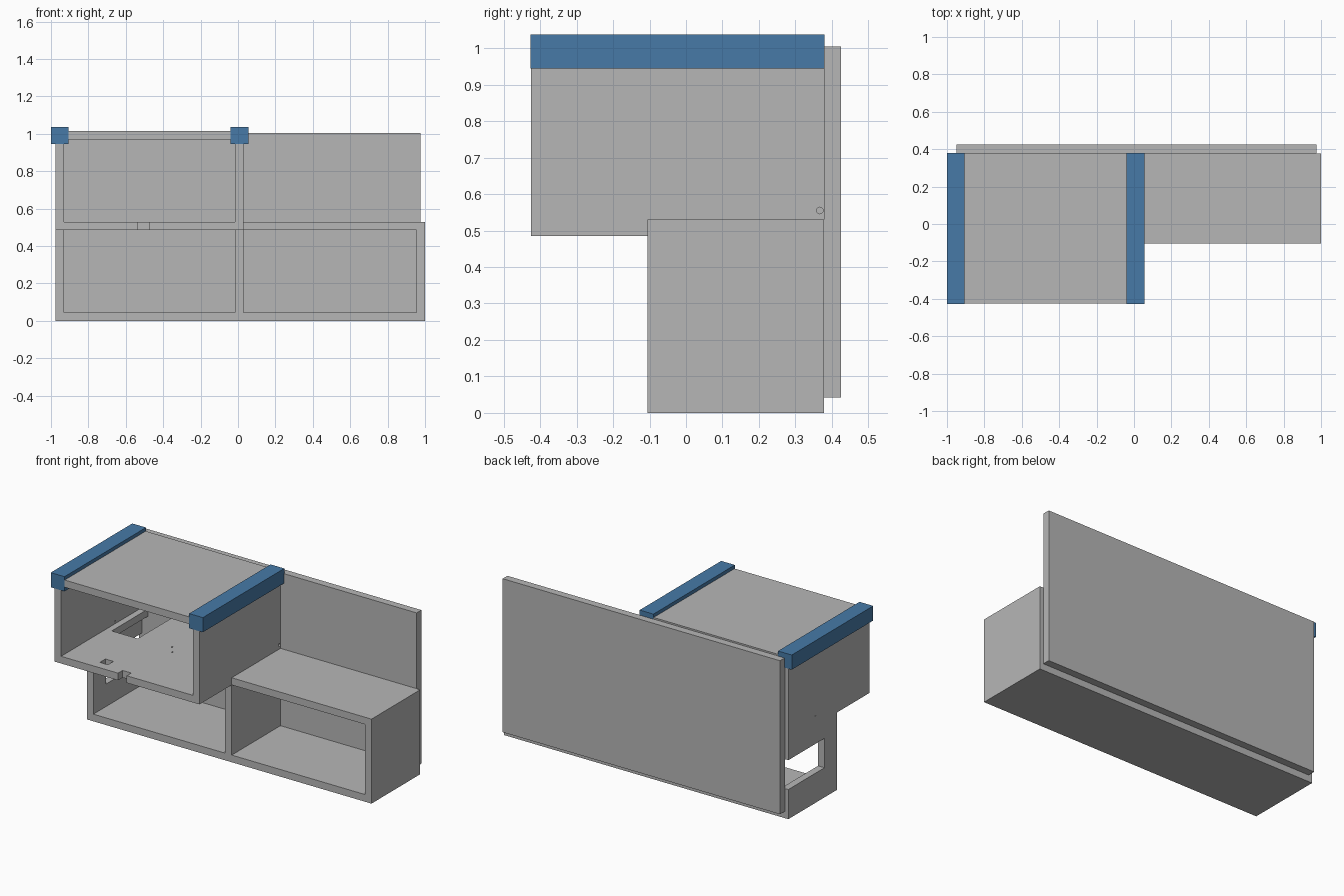
import bpy, bmesh
from mathutils import Vector

cube = bpy.data.objects.get("Cube")
if cube:
    bpy.data.objects.remove(cube, do_unlink=True)


def material(name, rgb):
    m = bpy.data.materials.new(name)
    m.use_nodes = True
    m.diffuse_color = (*rgb, 1)
    m.node_tree.nodes["Principled BSDF"].inputs["Base Color"].default_value = (*rgb, 1)
    return m


grey = material("board grey", (0.47, 0.47, 0.47))
blue = material("rail blue", (0.063, 0.195, 0.39))


def prism(name, outline, axis, lo, hi, mat=grey):
    """Extrude a flat outline along x (outline in y, z) or z (outline in x, y)."""
    place = (lambda a, b: (lo, a, b)) if axis == "x" else (lambda a, b: (a, b, lo))
    step = Vector((hi - lo, 0, 0)) if axis == "x" else Vector((0, 0, hi - lo))
    bm = bmesh.new()
    face = bm.faces.new([bm.verts.new(place(a, b)) for a, b in outline])
    new = bmesh.ops.extrude_face_region(bm, geom=[face])["geom"]
    bmesh.ops.translate(bm, vec=step, verts=[v for v in new if isinstance(v, bmesh.types.BMVert)])
    bmesh.ops.recalc_face_normals(bm, faces=bm.faces)
    mesh = bpy.data.meshes.new(name)
    bm.to_mesh(mesh)
    bm.free()
    mesh.materials.append(mat)
    ob = bpy.data.objects.new(name, mesh)
    bpy.context.collection.objects.link(ob)
    return ob


def box(name, x, y, z, mat=grey):
    outline = [(x[0], y[0]), (x[1], y[0]), (x[1], y[1]), (x[0], y[1])]
    return prism(name, outline, "z", z[0], z[1], mat)


def cut(ob, cutter):
    cutter.hide_render = True
    cutter.hide_viewport = True
    mod = ob.modifiers.new("hole", "BOOLEAN")
    mod.operation = "DIFFERENCE"
    mod.solver = "EXACT"
    mod.object = cutter


def drill(ob, centre, radius, turn=(0, 0, 0)):
    bpy.ops.mesh.primitive_cylinder_add(vertices=12, radius=radius, depth=0.12,
                                        location=centre, rotation=turn)
    cutter = bpy.context.object
    cutter.name = "drill_cutter"
    cut(ob, cutter)


T = 0.045                                   # board thickness
BACK, FRONT, LOW_FRONT = 0.378, -0.425, -0.105
SHELF, STEP, TOP = 0.485, 0.53, 1.015
X0, X1, X2 = -0.975, -0.015, 0.955          # outer faces of the three uprights
SIDEWAYS = (0, 1.5708, 0)

# Uprights: stepped side walls, the outer one with a cable opening at the back
stepped = [(BACK, 0), (LOW_FRONT, 0), (LOW_FRONT, SHELF), (FRONT, SHELF), (FRONT, TOP), (BACK, TOP)]
opening = [(BACK, 0.37), (0.02, 0.37), (0.02, 0.186), (BACK, 0.186)]
outer_wall = prism("outer_wall", stepped + opening, "x", X0, X0 + T)
drill(outer_wall, (X0, 0.11, 0.545), 0.004, SIDEWAYS)
middle_wall = prism("middle_wall", stepped, "x", X1, X1 + T)
drill(middle_wall, (X1 + T / 2, 0.367, 0.555), 0.009, SIDEWAYS)
box("low_end_wall", (X2, X2 + T), (LOW_FRONT, BACK), (0, STEP))

# Horizontal boards between the uprights
A, B = (X0 + T, X1), (X1 + T, X2)
box("left_floor", A, (LOW_FRONT, BACK), (0, T))
box("right_floor", B, (LOW_FRONT, BACK), (0, T))
box("low_top", B, (LOW_FRONT, BACK), (SHELF, STEP))
box("high_top", A, (FRONT, BACK), (TOP - T, TOP))

# Shelf with a front notch, a back cable opening and small holes
shelf = prism("shelf", [
    (A[0], FRONT), (-0.535, FRONT), (-0.535, FRONT + T), (-0.475, FRONT + T), (-0.475, FRONT),
    (A[1], FRONT), (A[1], BACK), (-0.71, BACK), (-0.71, 0.02), (-0.89, 0.02), (-0.89, BACK),
    (A[0], BACK)], "z", SHELF, STEP)
cut(shelf, box("shelf_hole_cutter", (-0.703, -0.647), (-0.365, -0.31), (0.4, 0.6)))
for x, y in ((-0.485, 0.04), (-0.445, -0.015)):
    drill(shelf, (x, y, SHELF + T / 2), 0.005)

# Back panel
box("back_panel", (-0.95, 0.975), (BACK, 0.425), (0.042, 1.005))

# Blue rails along the upper side edges
for side, x in (("outer", -1.0), ("middle", -0.04)):
    box(side + "_rail", (x, x + 0.095), (FRONT - 0.002, BACK + 0.002), (0.945, 1.037), blue)
